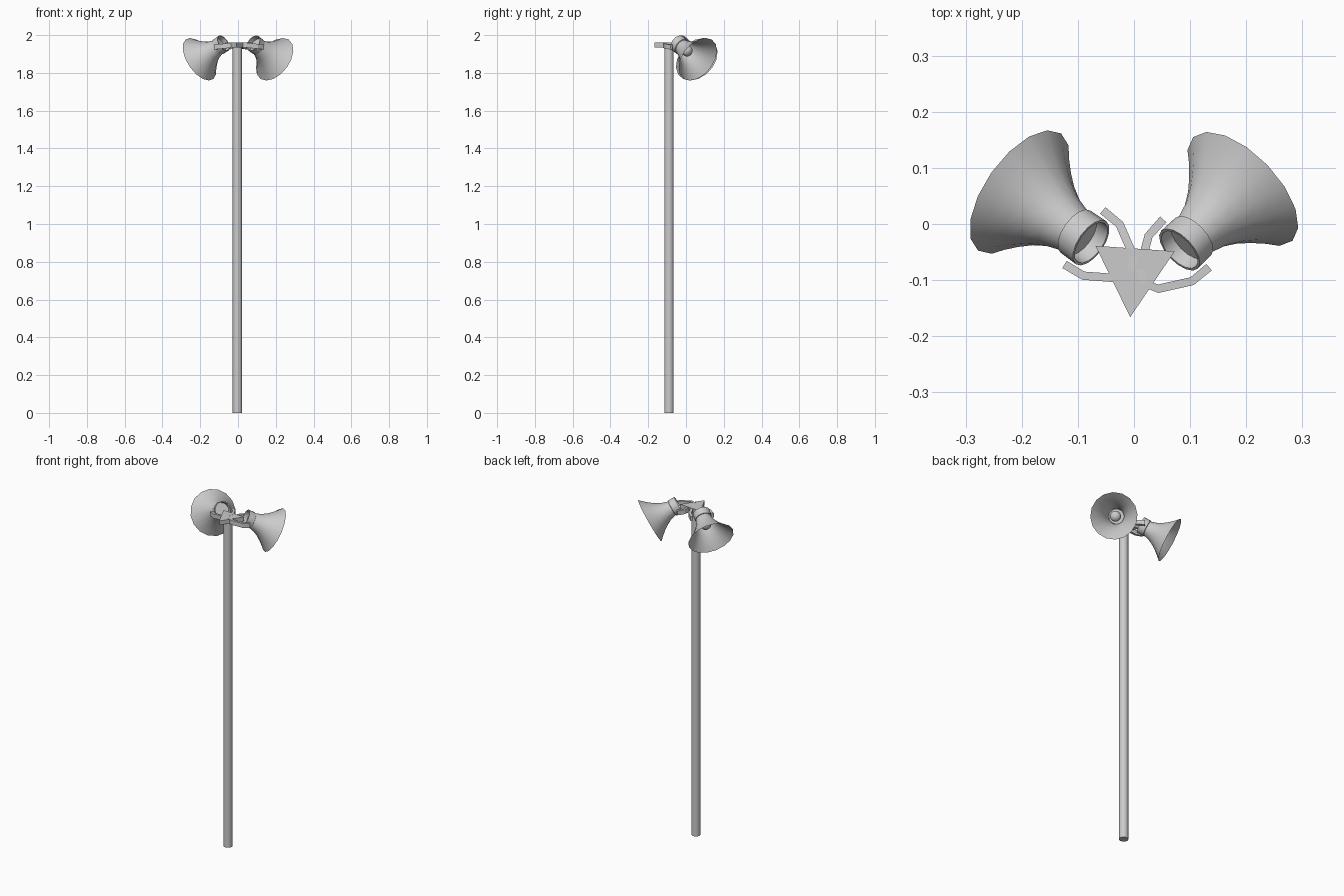
import bpy, bmesh, math
from mathutils import Vector, Matrix

if "Cube" in bpy.data.objects:
    bpy.data.objects.remove(bpy.data.objects["Cube"])


def finish(bm, name, smooth=True):
    bmesh.ops.recalc_face_normals(bm, faces=bm.faces)
    me = bpy.data.meshes.new(name)
    bm.to_mesh(me)
    bm.free()
    ob = bpy.data.objects.new(name, me)
    bpy.context.collection.objects.link(ob)
    if smooth:
        bpy.context.view_layer.objects.active = ob
        ob.select_set(True)
        bpy.ops.object.shade_smooth_by_angle(angle=math.radians(35))
        ob.select_set(False)
    return ob


def prism(name, sides, radius, x, y, z0, z1, turn=0.0, smooth=False):
    bm = bmesh.new()
    m = Matrix.Translation((x, y, (z0 + z1) / 2)) @ Matrix.Rotation(turn, 4, 'Z')
    bmesh.ops.create_cone(bm, cap_ends=True, segments=sides, radius1=radius,
                          radius2=radius, depth=z1 - z0, matrix=m)
    return finish(bm, name, smooth)


def lathe(name, profile, matrix, sides=16):
    """Spin (distance behind mouth, radius) pairs around the horn axis."""
    bm = bmesh.new()
    vs = [bm.verts.new((r, 0, -t)) for t, r in profile]
    es = [bm.edges.new(p) for p in zip(vs, vs[1:])]
    bmesh.ops.spin(bm, geom=vs + es, cent=(0, 0, 0), axis=(0, 0, 1),
                   angle=2 * math.pi, steps=sides, use_duplicate=False)
    bmesh.ops.remove_doubles(bm, verts=bm.verts, dist=1e-5)
    bm.transform(matrix)
    return finish(bm, name)


def strap(name, path, thick, height):
    """Bent flat bar following a mostly horizontal path."""
    bm = bmesh.new()
    pts = [Vector(p) for p in path]
    rings = []
    for i, p in enumerate(pts):
        d = (pts[min(i + 1, len(pts) - 1)] - pts[max(i - 1, 0)])
        side = Vector((-d.y, d.x, 0)).normalized() * thick / 2
        up = Vector((0, 0, height / 2))
        rings.append([bm.verts.new(p + a * side + b * up)
                      for a, b in ((-1, -1), (1, -1), (1, 1), (-1, 1))])
    for a, b in zip(rings, rings[1:]):
        for k in range(4):
            j = (k + 1) % 4
            bm.faces.new((a[k], a[j], b[j], b[k]))
    bm.faces.new(rings[0])
    bm.faces.new(rings[-1])
    return finish(bm, name, False)


# pole and triangular top plate
prism("pole", 16, 0.025, -0.003, -0.09, 0, 1.94, smooth=True)
prism("top_plate", 3, 0.0817, -0.001, -0.0845, 1.935, 1.96,
      turn=0).matrix_world = Matrix.Identity(4)
plate = bpy.data.objects["top_plate"]
centre = Vector((-0.001, -0.0845, 0))
aim = math.atan2(-0.0795, -0.004)
v0 = plate.data.vertices[0].co - centre
plate.data.transform(Matrix.Translation(centre)
                     @ Matrix.Rotation(aim - math.atan2(v0.y, v0.x) - 0.02, 4, 'Z')
                     @ Matrix.Translation(-centre))

# horn: flared bell, stepped collar, recessed back
bell = [(0, .128), (.02, .108), (.045, .087), (.07, .069), (.1, .053),
        (.137, .042), (.139, .046), (.178, .047), (.178, .042), (.152, .041), (.152, 0)]
plug = [(.066, 0), (.069, .014), (.076, .024), (.086, .029), (.1, .029), (.152, .022)]
# bracket in (sideways, behind mouth, z)
fork = [(-.059, .14, 1.937), (-.056, .179, 1.94), (-.024, .232, 1.947),
        (0, .243, 1.948), (.024, .232, 1.947), (.056, .179, 1.94), (.059, .14, 1.937)]
tilt = math.radians(28.5)

for side, mouth, heading in (("right", (.194, .0625, 1.872), 43.8),
                             ("left", (-.204, .057, 1.872), 144.7)):
    h = math.radians(heading)
    fwd = Vector((math.cos(h), math.sin(h), 0))
    lat = Vector((math.sin(h), -math.cos(h), 0))
    axis = fwd * math.cos(tilt) - Vector((0, 0, math.sin(tilt)))
    m = Matrix.Translation(mouth) @ axis.to_track_quat('Z', 'Y').to_matrix().to_4x4()
    lathe(side + "_horn", bell, m)
    lathe(side + "_horn_plug", plug, m)
    base = Vector((mouth[0], mouth[1], 0))
    strap(side + "_bracket",
          [base + lat * u - fwd * s + Vector((0, 0, z)) for u, s, z in fork], .015, .026)
